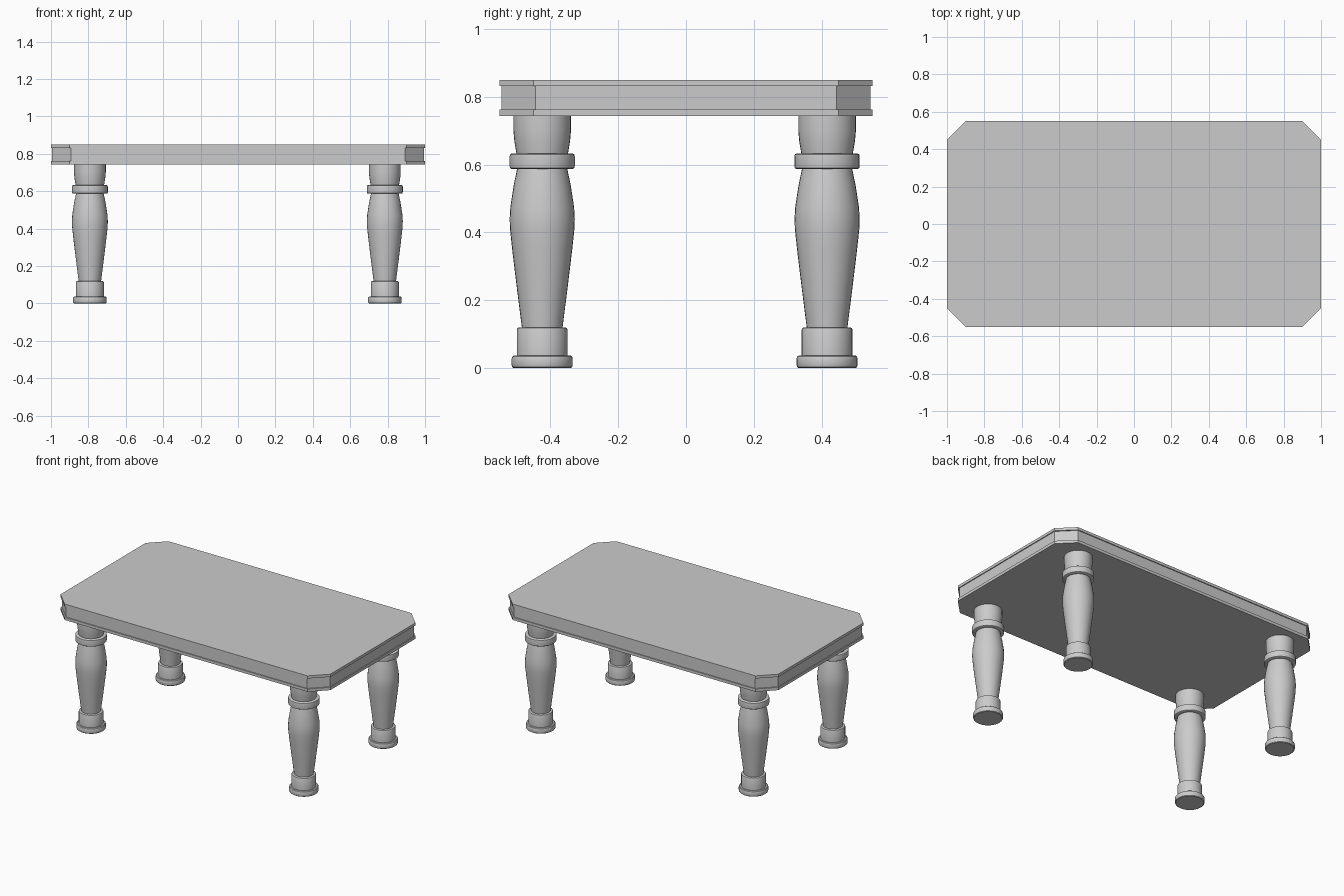
import bpy, bmesh, math

cube = bpy.data.objects.get("Cube")
if cube:
    bpy.data.objects.remove(cube, do_unlink=True)

# One plain grey for the whole table
grey = bpy.data.materials.new("plain_grey")
grey.use_nodes = True
colour = (0.6, 0.6, 0.6, 1)
grey.diffuse_color = colour
grey.node_tree.nodes["Principled BSDF"].inputs["Base Color"].default_value = colour


def loft(name, rings, smooth=False):
    """Join equal-length rings of points into a capped solid."""
    bm = bmesh.new()
    loops = [[bm.verts.new(p) for p in ring] for ring in rings]
    for low, high in zip(loops, loops[1:]):
        n = len(low)
        for i in range(n):
            j = (i + 1) % n
            bm.faces.new((low[i], low[j], high[j], high[i]))
    bm.faces.new(loops[0][::-1])
    bm.faces.new(loops[-1])
    mesh = bpy.data.meshes.new(name)
    bm.to_mesh(mesh)
    bm.free()
    mesh.materials.append(grey)
    obj = bpy.data.objects.new(name, mesh)
    bpy.context.collection.objects.link(obj)
    if smooth:
        bpy.ops.object.select_all(action='DESELECT')
        obj.select_set(True)
        bpy.context.view_layer.objects.active = obj
        bpy.ops.object.shade_smooth_by_angle(angle=math.radians(32))
    return obj


def clipped_rectangle(inset, z):
    x, y, cut = 1 - inset, 0.55 - inset, 0.1
    return [(x, cut - y, z), (x, y - cut, z), (x - cut, y, z), (cut - x, y, z),
            (-x, y - cut, z), (-x, cut - y, z), (cut - x, -y, z), (x - cut, -y, z)]


def circle(radius, z, sides=32):
    return [(radius * math.cos(math.tau * i / sides),
             radius * math.sin(math.tau * i / sides), z) for i in range(sides)]


# Top with a lip above and below a recessed edge
edge = [(0, 0.743), (0, 0.762), (0.006, 0.762), (0.006, 0.832), (0, 0.832), (0, 0.85)]
loft("table_top", [clipped_rectangle(d, z) for d, z in edge])

# Turned leg: foot, block, vase, collar, neck
profile = [(0.084, 0), (0.088, 0.003), (0.09, 0.009), (0.09, 0.028), (0.088, 0.034), (0.084, 0.037),
           (0.075, 0.037), (0.075, 0.113), (0.073, 0.118), (0.069, 0.12),
           (0.06, 0.12), (0.074, 0.23), (0.088, 0.345), (0.095, 0.41), (0.096, 0.44),
           (0.094, 0.475), (0.084, 0.54), (0.074, 0.587),
           (0.09, 0.587), (0.095, 0.59), (0.096, 0.596), (0.096, 0.624), (0.095, 0.63), (0.09, 0.633),
           (0.076, 0.633), (0.082, 0.668), (0.085, 0.7), (0.085, 0.745)]
for x, side in ((-0.792, "right"), (0.785, "left")):
    for y, end in ((-0.424, "front"), (0.416, "back")):
        leg = loft(f"{end}_{side}_leg", [circle(r, z) for r, z in profile], smooth=True)
        leg.location = (x, y, 0)
